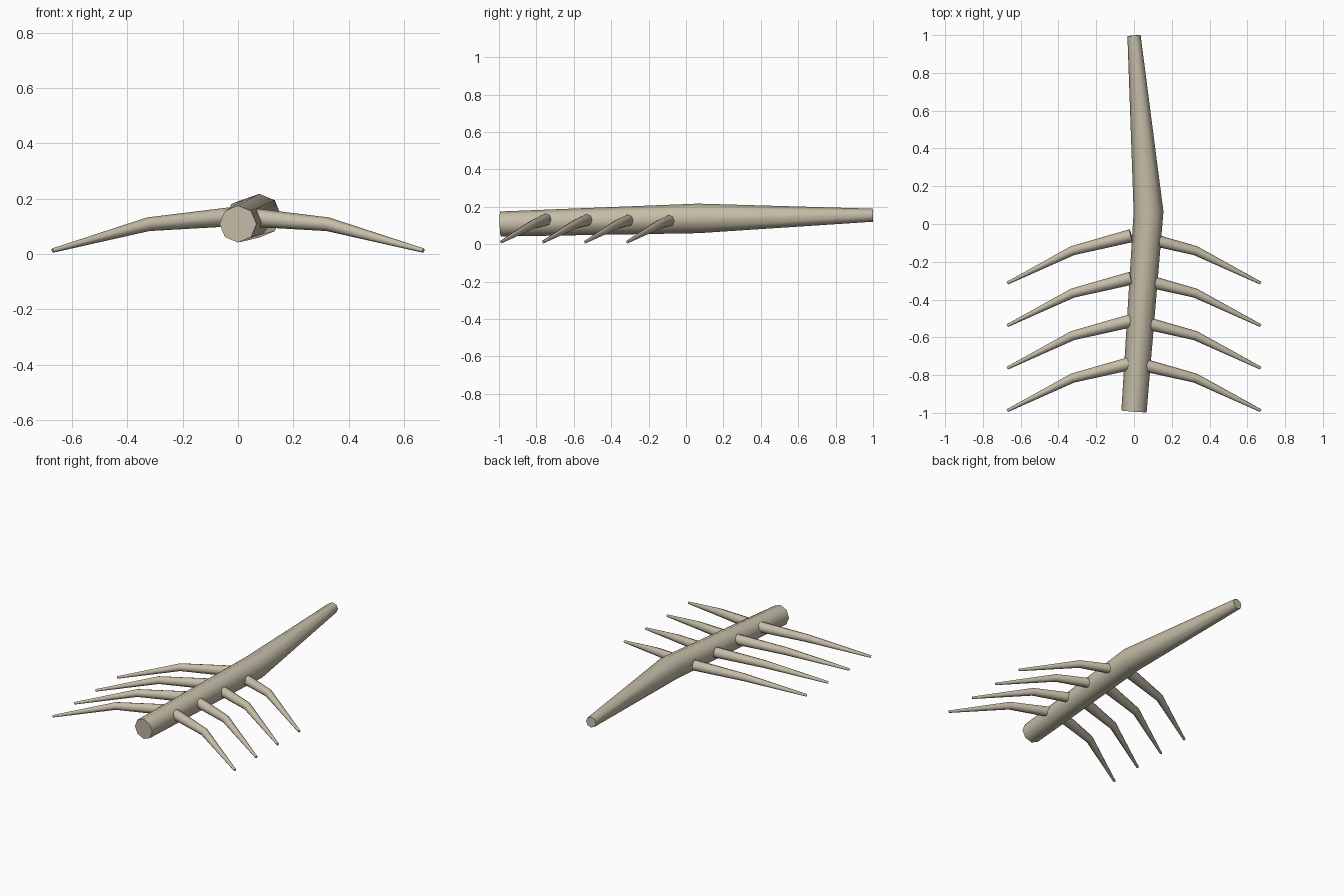
import bpy, bmesh, math
from mathutils import Vector

if "Cube" in bpy.data.objects:
    bpy.data.objects.remove(bpy.data.objects["Cube"])

bone = bpy.data.materials.new("bone beige")
bone.diffuse_color = (0.56, 0.51, 0.39, 1)
bone.use_nodes = True
bone.node_tree.nodes["Principled BSDF"].inputs["Base Color"].default_value = bone.diffuse_color


def tapered_tube(name, path, sides=8):
    """Tube through (x, y, z, radius) stations, with rings square to the path."""
    pts = [Vector(p[:3]) for p in path]
    bm = bmesh.new()
    rings = []
    for i, p in enumerate(pts):
        before = (p - pts[i - 1]).normalized() if i > 0 else Vector()
        after = (pts[i + 1] - p).normalized() if i < len(pts) - 1 else Vector()
        along = (before + after).normalized()
        side = along.cross(Vector((0, 0, 1))).normalized()
        up = side.cross(along)
        r = path[i][3]
        angles = [math.tau * k / sides for k in range(sides)]
        rings.append([bm.verts.new(p + r * (math.cos(a) * side + math.sin(a) * up))
                      for a in angles])
    for a, b in zip(rings, rings[1:]):
        for k in range(sides):
            n = (k + 1) % sides
            bm.faces.new((a[k], a[n], b[n], b[k])).smooth = True
    # flat end caps with sharp rims
    for ring in (rings[0], rings[-1]):
        cap = bm.faces.new(ring)
        for e in cap.edges:
            e.smooth = False
    bmesh.ops.recalc_face_normals(bm, faces=bm.faces)
    mesh = bpy.data.meshes.new(name)
    bm.to_mesh(mesh)
    bm.free()
    mesh.materials.append(bone)
    obj = bpy.data.objects.new(name, mesh)
    bpy.context.collection.objects.link(obj)
    return obj


# Spine: bent, thickest in the middle, thin at the back
tapered_tube("spine", [(0, -0.992, 0.108, 0.067),
                       (0.077, 0.065, 0.138, 0.079),
                       (0, 0.998, 0.155, 0.035)])

# Four pairs of drooping ribs swept toward the front
for row in range(4):
    dy = -0.225 * row
    for label, s in (("left", -1), ("right", 1)):
        tapered_tube(f"rib_{label}_{row + 1}",
                     [(s * 0.015, -0.062 + dy, 0.135, 0.035),
                      (s * 0.325, -0.141 + dy, 0.107, 0.025),
                      (s * 0.67, -0.313 + dy, 0.012, 0.008)])
